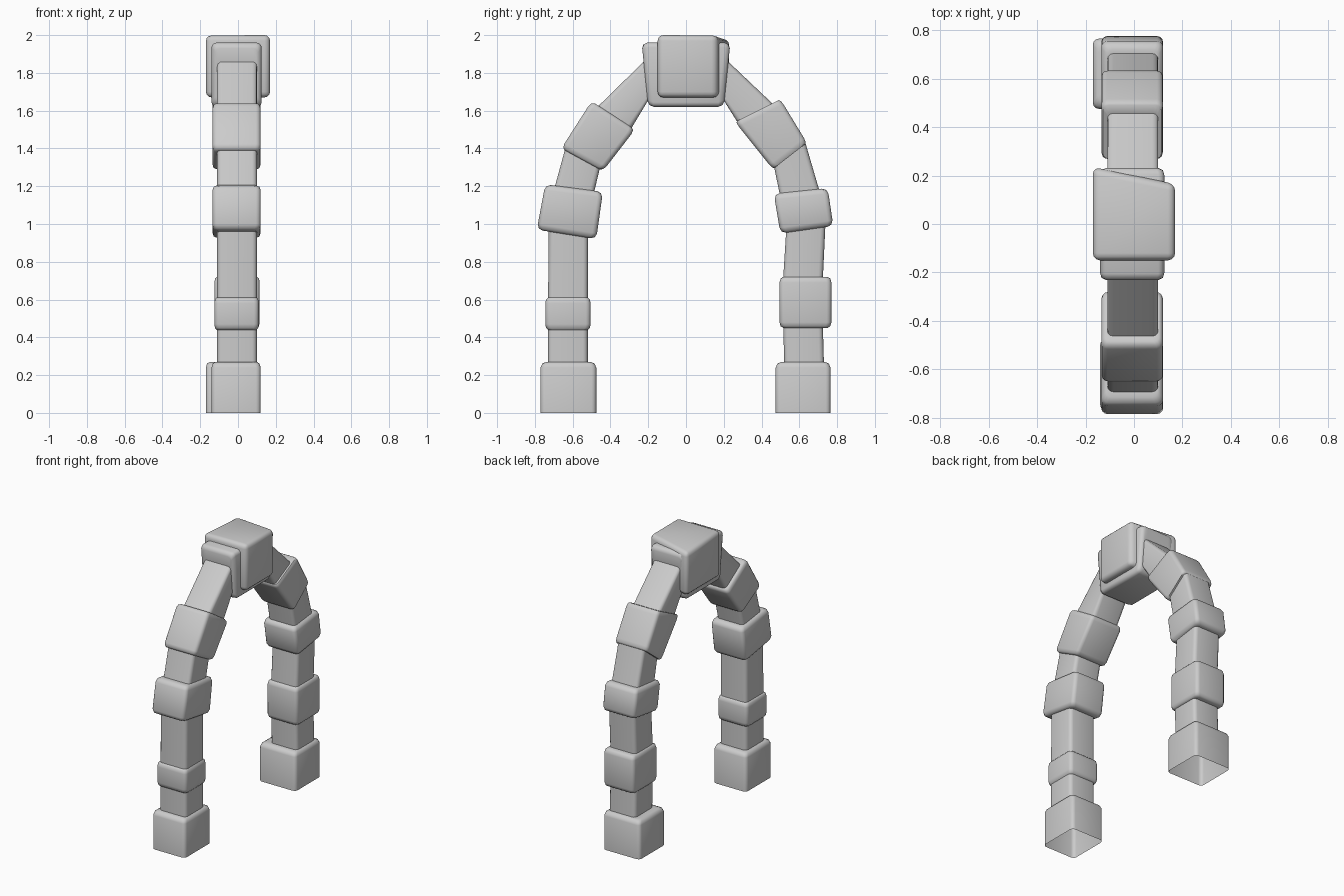
import bpy, bmesh, math
from mathutils import Vector as V

if "Cube" in bpy.data.objects:
    bpy.data.objects.remove(bpy.data.objects["Cube"])

NECK_W, NECK_X = 0.21, (-0.11, 0.10)

# stones along the arch: start outer, start inner, end outer, end inner (y, z), x range, neck gap
STONES = [
    ((-.77, 0), (-.475, 0), (-.77, .27), (-.475, .27), (-.14, .12), .045),
    ((-.745, .44), (-.505, .44), (-.745, .61), (-.505, .61), (-.125, .11), .015),
    ((-.79, .97), (-.475, .92), (-.745, 1.21), (-.44, 1.17), (-.135, .12), .045),
    ((-.66, 1.40), (-.44, 1.28), (-.50, 1.65), (-.27, 1.50), (-.135, .12), .02),
    ((-.235, 1.96), (-.20, 1.62), (.235, 1.96), (.20, 1.62), (-.14, .125), .03),
    ((.50, 1.66), (.26, 1.54), (.64, 1.43), (.46, 1.29), (-.135, .12), .01),
    ((.75, 1.19), (.465, 1.16), (.78, .99), (.50, .95), (-.135, .12), .03),
    ((.77, .72), (.495, .72), (.77, .45), (.495, .45), (-.125, .115), .02),
    ((.765, .27), (.475, .27), (.765, 0), (.475, 0), (-.17, .12), .045),
]


def ring(bm, outer, inner, xr, r=0.025):
    """Rounded rectangle spanning inner-outer in the yz plane and xr in x."""
    d = (outer - inner).normalized()
    length = (outer - inner).length
    verts = []
    for cx, cd, a0 in ((xr[1] - r, length - r, 0), (xr[0] + r, length - r, 90),
                       (xr[0] + r, r, 180), (xr[1] - r, r, 270)):
        for k in range(4):
            a = math.radians(a0 + 30 * k)
            p = inner + d * (cd + r * math.sin(a))
            verts.append(bm.verts.new((cx + r * math.cos(a), p.x, p.y)))
    return verts


def stone_end(bm, o, i, o2, i2, xr, gap, neck=True):
    """Rings from the neck, over the rounded edge, to the full stone section."""
    d = (o - i).normalized()
    if not neck:
        return [ring(bm, o, i, xr)]
    b = min(0.03, gap)
    rings = [ring(bm, i + d * (gap + NECK_W), i + d * gap, NECK_X)]
    for inset, depth in ((1, 0), (.3, .3), (0, 1)):
        t = depth * 0.03
        oo = o + (o2 - o).normalized() * t - d * b * inset
        ii = i + (i2 - i).normalized() * t + d * b * inset
        rings.append(ring(bm, oo, ii, (xr[0] + b * inset * .7, xr[1] - b * inset * .7)))
    return rings


def finish(bm, name, angle):
    bmesh.ops.recalc_face_normals(bm, faces=bm.faces)
    me = bpy.data.meshes.new(name)
    bm.to_mesh(me)
    bm.free()
    ob = bpy.data.objects.new(name, me)
    bpy.context.collection.objects.link(ob)
    bpy.ops.object.select_all(action='DESELECT')
    ob.select_set(True)
    bpy.context.view_layer.objects.active = ob
    bpy.ops.object.shade_smooth_by_angle(angle=math.radians(angle))
    return ob


# arch of stones and necks, one continuous skin open at the feet
bm = bmesh.new()
rings = []
for n, (so, si, eo, ei, xr, gap) in enumerate(STONES):
    so, si, eo, ei = V(so), V(si), V(eo), V(ei)
    rings += stone_end(bm, so, si, eo, ei, xr, gap, n > 0)
    rings += stone_end(bm, eo, ei, so, si, xr, gap, n < len(STONES) - 1)[::-1]
for a, b in zip(rings, rings[1:]):
    for k in range(len(a)):
        j = (k + 1) % len(a)
        bm.faces.new((a[k], a[j], b[j], b[k]))
finish(bm, "stone_arch", 50)

# large keystone, wider on its -x side
bm = bmesh.new()
bmesh.ops.create_cube(bm, size=1)
for v in bm.verts:
    wide = v.co.x < 0 and v.co.y > 0
    v.co = V((0.17 if v.co.x > 0 else -0.17,
              (0.235 if wide else 0.165) if v.co.y > 0 else -0.15,
              (1.975 if wide else 2.0) if v.co.z > 0 else 1.67))
bmesh.ops.bevel(bm, geom=bm.edges[:], offset=0.03, segments=3, profile=0.5, affect='EDGES')
finish(bm, "keystone", 50)
